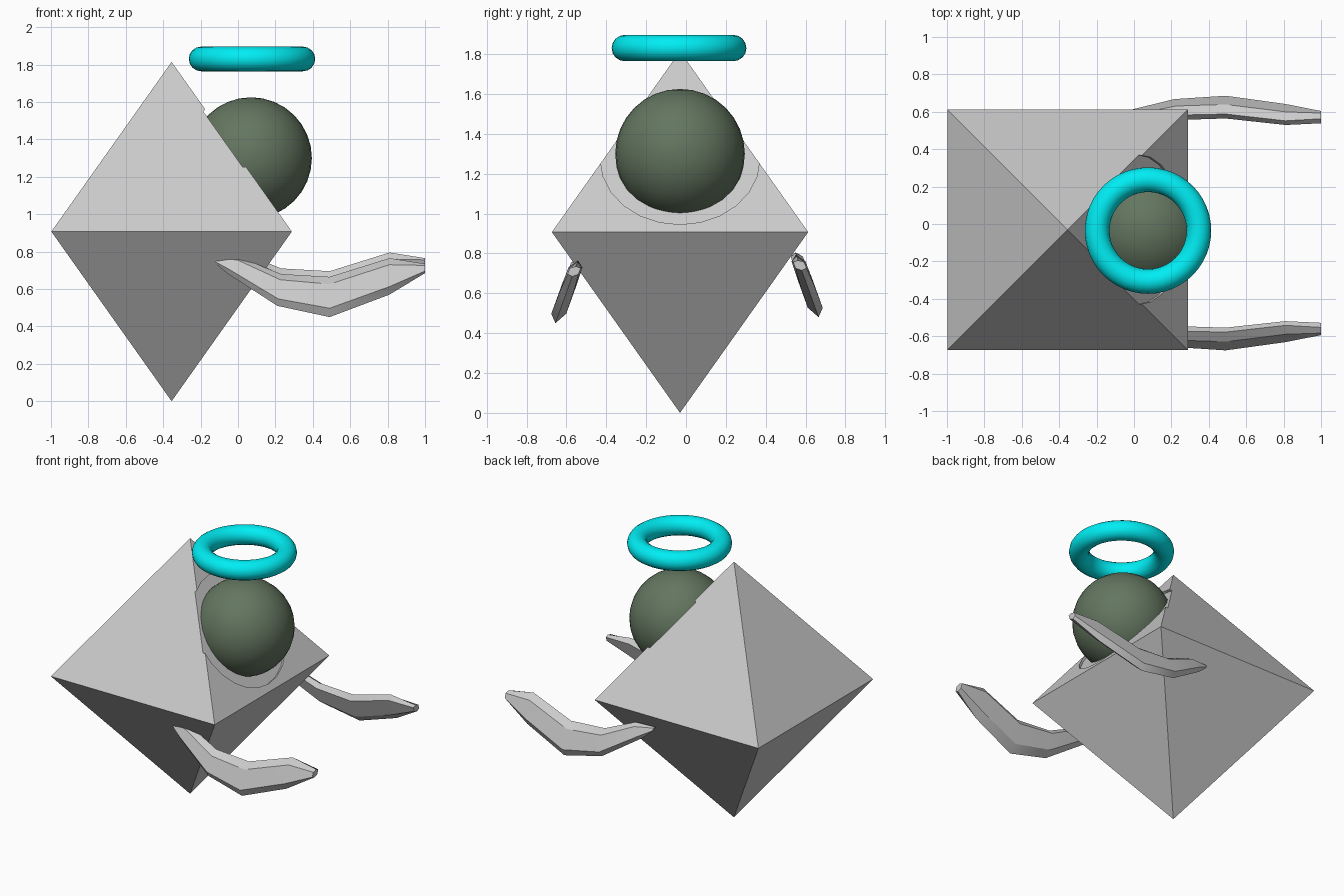
import bpy, bmesh, math
from mathutils import Vector

if "Cube" in bpy.data.objects:
    bpy.data.objects.remove(bpy.data.objects["Cube"])


def paint(obj, name, color):
    mat = bpy.data.materials.new(name)
    mat.diffuse_color = (*color, 1)
    mat.use_nodes = True
    mat.node_tree.nodes["Principled BSDF"].inputs["Base Color"].default_value = mat.diffuse_color
    obj.data.materials.append(mat)


def mesh_object(name, bm):
    bmesh.ops.recalc_face_normals(bm, faces=bm.faces[:])
    mesh = bpy.data.meshes.new(name)
    bm.to_mesh(mesh)
    bm.free()
    obj = bpy.data.objects.new(name, mesh)
    bpy.context.collection.objects.link(obj)
    return obj


# Octahedral body
cx, cy, mid, half = -0.355, -0.03, 0.907, 0.643
bm = bmesh.new()
ring = [bm.verts.new((cx + sx * half, cy + sy * half, mid))
        for sx, sy in ((1, 1), (-1, 1), (-1, -1), (1, -1))]
for z in (0, 2 * mid):
    tip = bm.verts.new((cx, cy, z))
    for i in range(4):
        bm.faces.new((ring[i], ring[(i + 1) % 4], tip))
body = mesh_object("body", bm)

# Shallow round recess in the face behind the head
normal = Vector((mid, 0, half)).normalized()
head_pos = Vector((0.07, -0.03, 1.30))
depth = 0.5
on_face = head_pos - normal * (head_pos - Vector((cx + half, cy, mid))).dot(normal)
bpy.ops.mesh.primitive_cylinder_add(
    vertices=24, radius=0.40, depth=depth,
    location=on_face + normal * (depth / 2 - 0.015),
    rotation=normal.to_track_quat('Z', 'Y').to_euler())
cutter = bpy.context.object
cutter.name = "recess_cutter"
cutter.hide_render = True
cutter.hide_viewport = False
cutter.display_type = 'WIRE'
mod = body.modifiers.new("recess", 'BOOLEAN')
mod.operation, mod.object, mod.solver = 'DIFFERENCE', cutter, 'EXACT'
bpy.context.view_layer.objects.active = body
bpy.ops.object.modifier_apply(modifier=mod.name)
bpy.data.objects.remove(cutter)

# Head
bpy.ops.mesh.primitive_uv_sphere_add(segments=32, ring_count=16, radius=0.325, location=head_pos)
head = bpy.context.object
head.name = "head"
bpy.ops.object.shade_smooth()
paint(head, "moss_green", (0.125, 0.18, 0.115))

# Floating ring
bpy.ops.mesh.primitive_torus_add(major_segments=48, minor_segments=16, major_radius=0.272,
                                 minor_radius=0.066, location=(0.075, -0.035, 1.83))
halo = bpy.context.object
halo.name = "halo"
bpy.ops.object.shade_smooth()
paint(halo, "cyan", (0.0, 0.85, 0.9))


# Curved arms: six-sided sections leaning outward towards the bottom
def arm(name, side, lift):
    # x of lower edge, lower z, x of upper edge, upper z, thickness
    sections = ((-0.13, 0.745, -0.14, 0.775, 0.02), (-0.06, 0.685, 0.01, 0.77, 0.06),
                (0.21, 0.51, 0.23, 0.68, 0.075), (0.49, 0.45, 0.49, 0.665, 0.075),
                (0.81, 0.57, 0.81, 0.765, 0.07), (1.0, 0.685, 1.0, 0.735, 0.055))
    profile = ((0, 0), (0.22, 0.5), (0.82, 0.5), (1, 0), (0.82, -0.5), (0.22, -0.5))
    bm = bmesh.new()
    loops = []
    for x0, z0, x1, z1, thick in sections:
        loop = []
        for t, s in profile:
            x, z = x0 + (x1 - x0) * t, z0 + (z1 - z0) * t
            y = 0.545 + (0.77 - z) * 0.36 + s * thick
            loop.append(bm.verts.new((x, 0.005 + side * y, z + lift)))
        loops.append(loop)
    for a, b in zip(loops, loops[1:]):
        for i in range(6):
            j = (i + 1) % 6
            bm.faces.new((a[i], a[j], b[j], b[i]))
    bm.faces.new(loops[0])
    bm.faces.new(loops[-1])
    obj = mesh_object(name, bm)
    bpy.ops.object.select_all(action='DESELECT')
    obj.select_set(True)
    bpy.context.view_layer.objects.active = obj
    bpy.ops.object.shade_smooth_by_angle(angle=math.radians(30))


arm("front_arm", -1, 0)
arm("back_arm", 1, 0.03)
